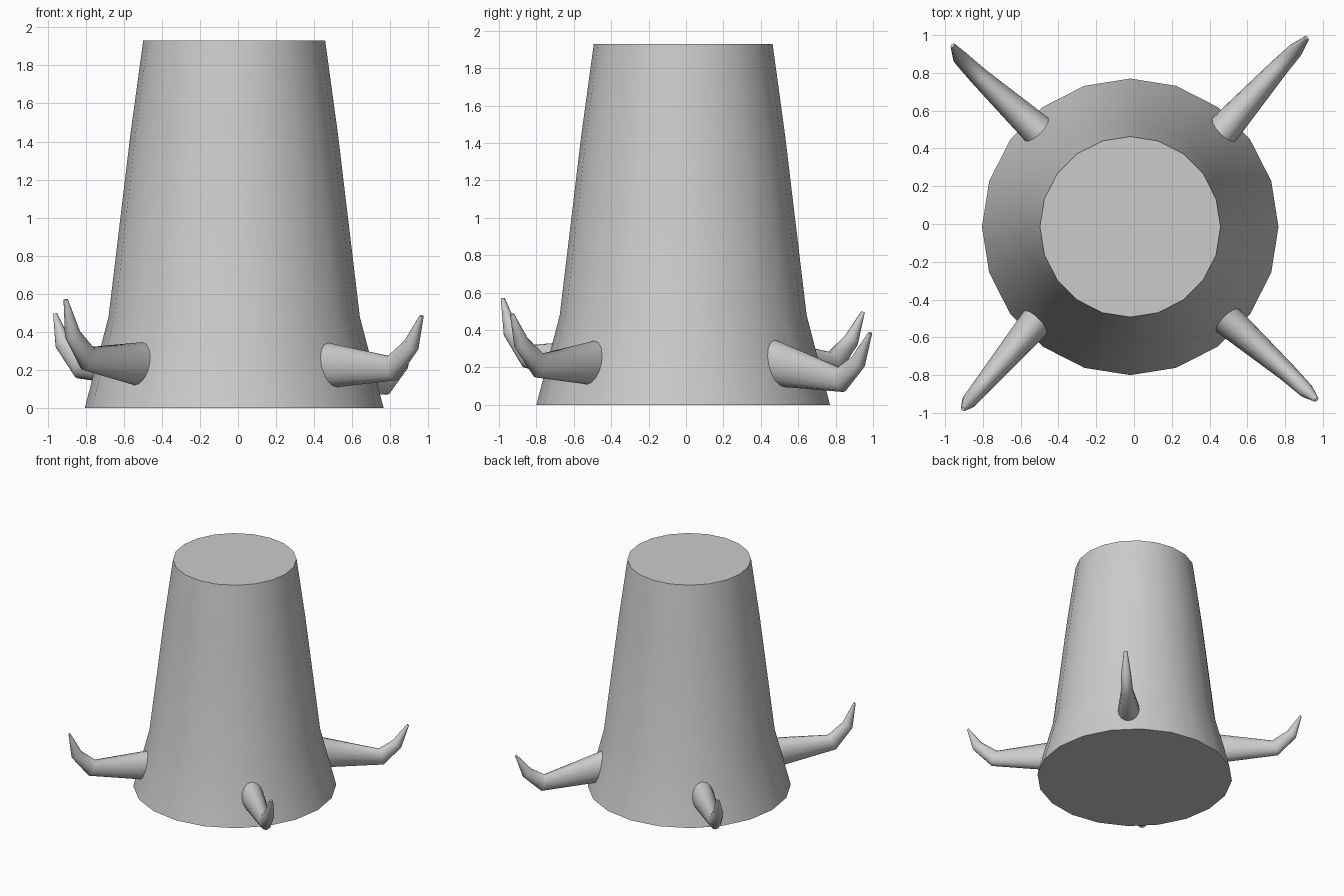
import bpy, bmesh, math
from mathutils import Vector

cube = bpy.data.objects.get("Cube")
if cube:
    bpy.data.objects.remove(cube, do_unlink=True)

grey = bpy.data.materials.new("plain_grey")
grey.use_nodes = True
GREY = (0.6, 0.6, 0.6, 1)
grey.diffuse_color = GREY
grey.node_tree.nodes["Principled BSDF"].inputs["Base Color"].default_value = GREY


def skin(name, rings, smooth_angle):
    """Join equal rings of points into a capped, smooth shaded tube."""
    bm = bmesh.new()
    loops = [[bm.verts.new(p) for p in ring] for ring in rings]
    n = len(loops[0])
    for a, b in zip(loops, loops[1:]):
        for i in range(n):
            j = (i + 1) % n
            bm.faces.new((a[i], a[j], b[j], b[i]))
    bm.faces.new(loops[0][::-1])
    bm.faces.new(loops[-1])
    bmesh.ops.recalc_face_normals(bm, faces=bm.faces)
    mesh = bpy.data.meshes.new(name)
    bm.to_mesh(mesh)
    bm.free()
    mesh.materials.append(grey)
    obj = bpy.data.objects.new(name, mesh)
    bpy.context.collection.objects.link(obj)
    bpy.ops.object.select_all(action='DESELECT')
    obj.select_set(True)
    bpy.context.view_layer.objects.active = obj
    bpy.ops.object.shade_smooth_by_angle(angle=math.radians(smooth_angle))


def ellipse(centre, u, v, ru, rv, sides):
    angles = [math.tau * i / sides for i in range(sides)]
    return [centre + u * ru * math.cos(a) + v * rv * math.sin(a) for a in angles]


# Tapering trunk with a flared foot
X, Y = Vector((1, 0, 0)), Vector((0, 1, 0))
profile = [(0, 0.785), (0.48, 0.66), (1.44, 0.545), (1.93, 0.478)]
skin("trunk", [ellipse(Vector((-0.02, -0.015, z)), X, Y, r, r, 20)
               for z, r in profile], 40)


# Curved horns: half width and half height at base, knee, bend and tip
SIZES = [(0.092, 0.125), (0.05, 0.068), (0.04, 0.045), (0.014, 0.008)]


def horn(name, *path):
    pts = [Vector(p) for p in path]
    out = pts[-1] - pts[0]
    side = Vector((-out.y, out.x, 0)).normalized()
    rings = []
    for i, (p, (w, h)) in enumerate(zip(pts, SIZES)):
        before = (p - pts[max(i - 1, 0)]).normalized()
        after = (pts[min(i + 1, len(pts) - 1)] - p).normalized()
        up = (before + after).cross(side).normalized()
        rings.append(ellipse(p, side, up, w, h, 16))
    skin(name, rings, 70)


horn("front_left_horn", (0.44, -0.46, 0.225), (0.81, -0.785, 0.21),
     (0.91, -0.88, 0.33), (0.965, -0.93, 0.485))
horn("front_right_horn", (-0.47, -0.46, 0.225), (-0.79, -0.84, 0.26),
     (-0.87, -0.935, 0.39), (-0.905, -0.98, 0.57))
horn("back_left_horn", (0.44, 0.46, 0.225), (0.77, 0.83, 0.135),
     (0.855, 0.92, 0.23), (0.915, 0.985, 0.385))
horn("back_right_horn", (-0.47, 0.46, 0.225), (-0.825, 0.785, 0.22),
     (-0.92, 0.88, 0.34), (-0.96, 0.945, 0.495))
